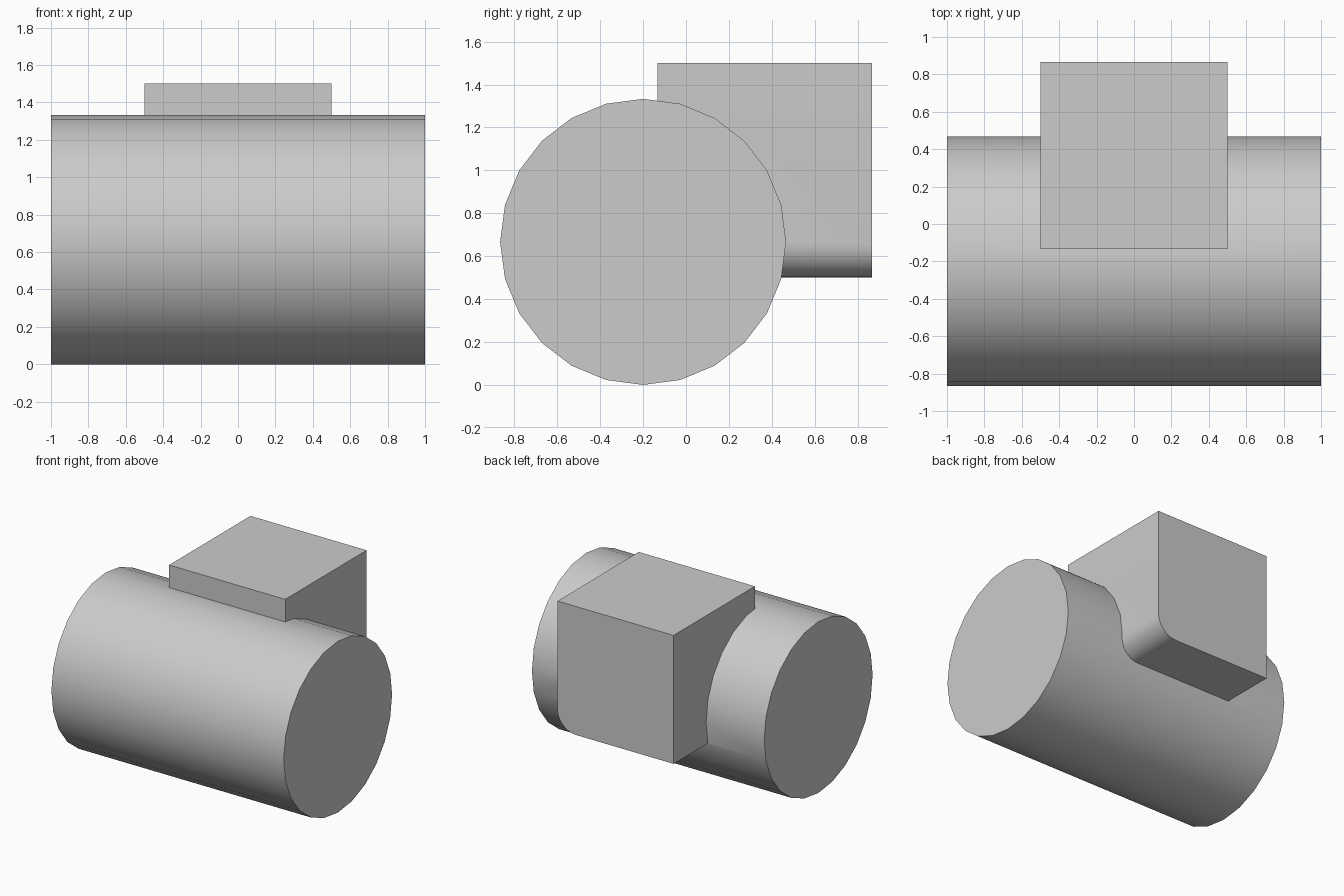
import bpy, bmesh, math
from mathutils import Matrix, Vector

if "Cube" in bpy.data.objects:
    bpy.data.objects.remove(bpy.data.objects["Cube"])

grey = bpy.data.materials.new("light grey")
grey.diffuse_color = (0.6, 0.6, 0.6, 1)
grey.use_nodes = True
grey.node_tree.nodes["Principled BSDF"].inputs["Base Color"].default_value = grey.diffuse_color


def make_object(name, bm):
    mesh = bpy.data.meshes.new(name)
    bm.to_mesh(mesh)
    bm.free()
    mesh.materials.append(grey)
    obj = bpy.data.objects.new(name, mesh)
    bpy.context.collection.objects.link(obj)
    return obj


# Horizontal drum lying along x
RADIUS = 2 / 3
bm = bmesh.new()
bmesh.ops.create_cone(
    bm, cap_ends=True, segments=24, radius1=RADIUS, radius2=RADIUS, depth=2,
    matrix=Matrix.Translation((0, -0.2, RADIUS)) @ Matrix.Rotation(math.pi / 2, 4, 'Y'))
body = make_object("drum_with_block", bm)

# Block at the back, with its lower right edge rounded
bm = bmesh.new()
bmesh.ops.create_cube(bm, size=1, matrix=Matrix.Translation((0, 0.367, 1)))
lower_right = [e for e in bm.edges
               if all(v.co.x > 0.4 and v.co.z < 0.6 for v in e.verts)]
bmesh.ops.bevel(bm, geom=lower_right, offset=0.16, segments=8,
                profile=0.5, affect='EDGES')
block = make_object("block_cutter", bm)
block.hide_render = True

# Join both solids into one surface
union = body.modifiers.new("union", 'BOOLEAN')
union.operation = 'UNION'
union.solver = 'EXACT'
union.object = block
bpy.context.view_layer.objects.active = body
body.select_set(True)
bpy.ops.object.modifier_apply(modifier="union")
bpy.data.objects.remove(block)

# Smooth curved sides, sharp rims and seams
bpy.ops.object.shade_smooth_by_angle(angle=math.radians(30))
